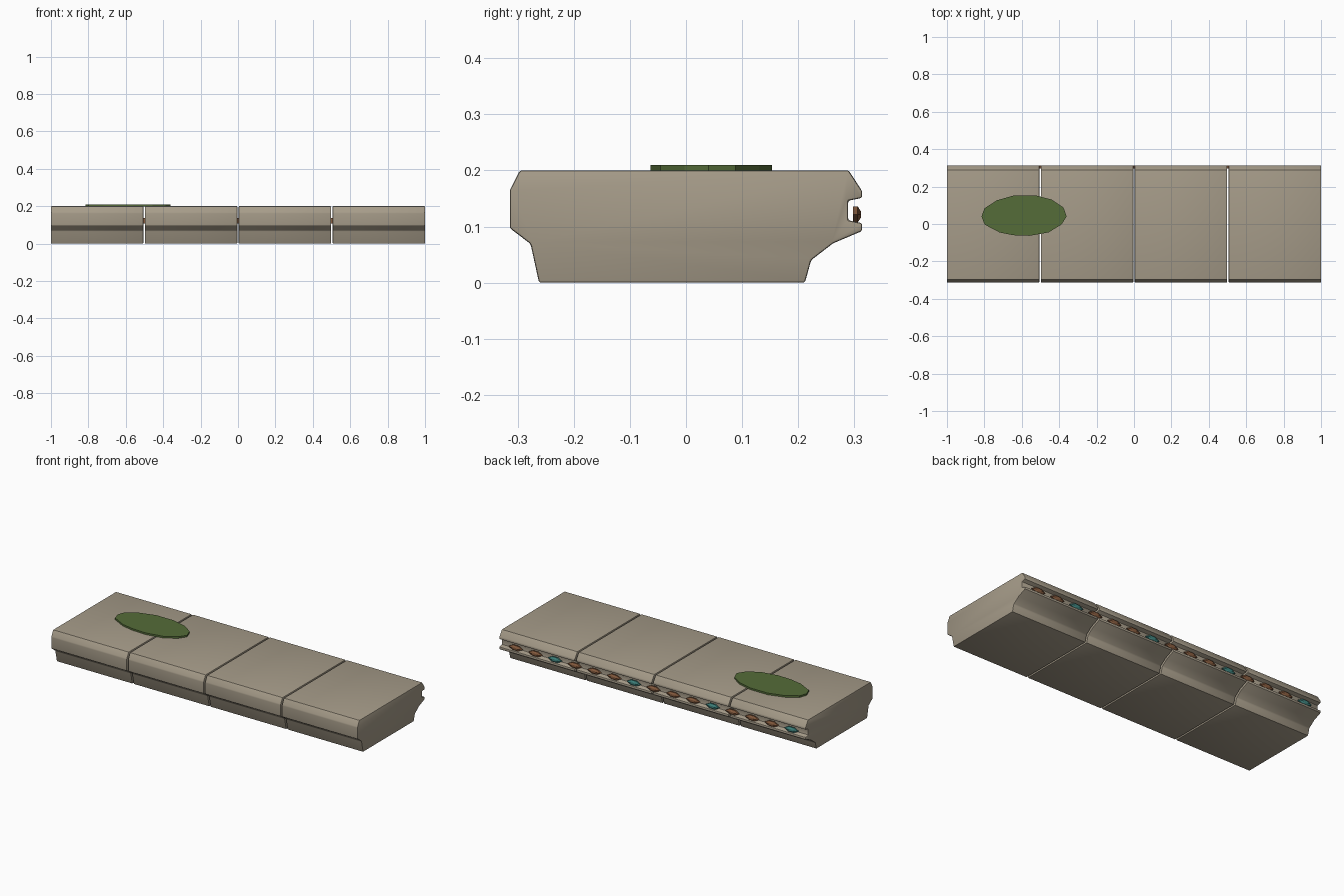
import bpy, bmesh, math

if "Cube" in bpy.data.objects:
    bpy.data.objects.remove(bpy.data.objects["Cube"])


def material(name, rgb):
    m = bpy.data.materials.new(name)
    m.diffuse_color = (*rgb, 1)
    m.use_nodes = True
    m.node_tree.nodes["Principled BSDF"].inputs["Base Color"].default_value = m.diffuse_color
    return m


def add_object(name, bm, mat):
    bmesh.ops.recalc_face_normals(bm, faces=bm.faces)
    me = bpy.data.meshes.new(name)
    bm.to_mesh(me)
    bm.free()
    me.materials.append(mat)
    ob = bpy.data.objects.new(name, me)
    bpy.context.collection.objects.link(ob)
    return ob


def prism(name, points, offset, mat):
    """Fill an outline of 3D points and extrude it by offset."""
    bm = bmesh.new()
    face = bm.faces.new([bm.verts.new(p) for p in points])
    ext = bmesh.ops.extrude_face_region(bm, geom=[face], use_keep_orig=True)
    verts = [g for g in ext["geom"] if isinstance(g, bmesh.types.BMVert)]
    bmesh.ops.translate(bm, verts=verts, vec=offset)
    return add_object(name, bm, mat)


stone = material("stone", (0.38, 0.33, 0.25))
moss = material("moss", (0.09, 0.15, 0.04))
copper = material("copper", (0.25, 0.11, 0.05))
teal = material("teal", (0.05, 0.23, 0.21))

# Four moulded stone blocks: ledge profile in (y, z), groove along the back
profile = [(-0.262, 0), (0.212, 0), (0.223, 0.04), (0.262, 0.07),
           (0.314, 0.092), (0.314, 0.106), (0.289, 0.111), (0.289, 0.146),
           (0.314, 0.151), (0.314, 0.163), (0.29, 0.2), (-0.296, 0.2),
           (-0.314, 0.165), (-0.314, 0.097), (-0.277, 0.069)]
gap = 0.008
width = (2 - 3 * gap) / 4
for i in range(4):
    x = -1 + i * (width + gap)
    block = prism(f"stone_block_{i + 1}", [(x, y, z) for y, z in profile],
                  (width, 0, 0), stone)
    bev = block.modifiers.new("worn_edges", "BEVEL")
    bev.width = 0.004
    bev.segments = 2
    bev.limit_method = "ANGLE"
    bev.angle_limit = math.radians(20)
    bpy.context.view_layer.objects.active = block
    block.select_set(True)
    bpy.ops.object.modifier_apply(modifier=bev.name)
    bpy.ops.object.shade_smooth_by_angle(angle=math.radians(30))
    block.select_set(False)

# Moss patch lying on the top
outline = [(-0.815, 0.04), (-0.8, 0.083), (-0.735, 0.126), (-0.64, 0.153),
           (-0.527, 0.153), (-0.441, 0.131), (-0.377, 0.088), (-0.36, 0.04),
           (-0.388, -0.003), (-0.457, -0.045), (-0.559, -0.063),
           (-0.644, -0.06), (-0.719, -0.045), (-0.799, -0.003)]
prism("moss_patch", [(x, y, 0.199) for x, y in outline], (0, 0, 0.011), moss)

# Row of inlaid gems in the back groove, every fourth one teal
for i in range(15):
    cx, cz = -0.9 + i * 1.8 / 14, 0.1215
    hexagon = [(-0.045, 0), (-0.018, 0.0145), (0.018, 0.0145),
               (0.045, 0), (0.018, -0.0145), (-0.018, -0.0145)]
    bm = bmesh.new()
    for y, s in ((0.298, 1), (0.306, 1), (0.312, 0.35)):
        for dx, dz in hexagon:
            bm.verts.new((cx + dx * s, y, cz + dz * s))
    bmesh.ops.convex_hull(bm, input=bm.verts)
    bmesh.ops.dissolve_limit(bm, angle_limit=0.01, verts=bm.verts, edges=bm.edges)
    add_object(f"groove_gem_{i + 1}", bm, teal if i % 4 == 0 else copper)
